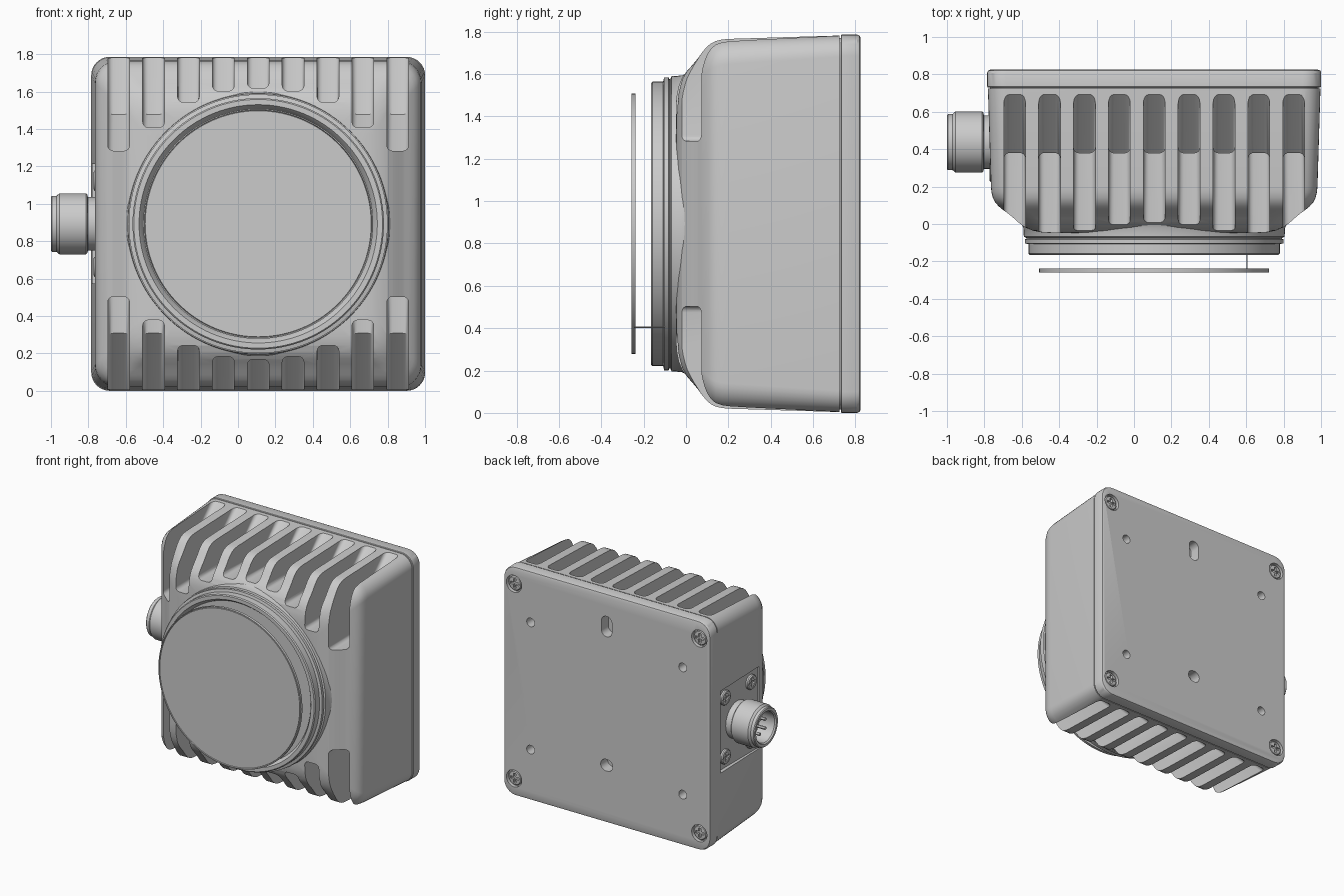
import bpy, bmesh
from math import sin, cos, pi, radians

if "Cube" in bpy.data.objects:
    bpy.data.objects.remove(bpy.data.objects["Cube"])

CX, CZ = 0.108, 0.893      # centre of housing and lens
CONN_Y = 0.438             # connector axis


def make(name, bm):
    bmesh.ops.remove_doubles(bm, verts=bm.verts, dist=1e-5)
    bmesh.ops.recalc_face_normals(bm, faces=bm.faces)
    me = bpy.data.meshes.new(name)
    bm.to_mesh(me)
    bm.free()
    ob = bpy.data.objects.new(name, me)
    bpy.context.collection.objects.link(ob)
    return ob


def skin(bm, rings, caps=True):
    rows = [[bm.verts.new(p) for p in r] for r in rings]
    n = len(rows[0])
    for a, b in zip(rows, rows[1:]):
        for i in range(n):
            bm.faces.new((a[i], a[(i + 1) % n], b[(i + 1) % n], b[i]))
    if caps:
        bm.faces.new(rows[0])
        bm.faces.new(rows[-1])


def lathe(name, prof, c=(CX, CZ), axis='y', n=96):
    """Profile of (radius, position along axis)."""
    bm = bmesh.new()
    rings = []
    for r, t in prof:
        uv = [(c[0] + r * cos(2 * pi * i / n), c[1] + r * sin(2 * pi * i / n)) for i in range(n)]
        rings.append([(u, t, v) if axis == 'y' else (t, u, v) for u, v in uv])
    skin(bm, rings, caps=False)
    return make(name, bm)


def cyl(name, r, a, b, c, axis='y', n=32):
    return lathe(name, [(0, a), (r, a), (r, b), (0, b)], c, axis, n)


def loft(name, rings, c=(CX, CZ), seg=8):
    """Rounded rectangles (y, half x, half z, corner radius) joined along y."""
    bm = bmesh.new()
    out = []
    for y, hx, hz, r in rings:
        pts = []
        for q, (sx, sz) in enumerate(((1, 1), (-1, 1), (-1, -1), (1, -1))):
            for i in range(seg + 1):
                a = pi / 2 * (q + i / seg)
                pts.append((c[0] + sx * (hx - r) + r * cos(a), y, c[1] + sz * (hz - r) + r * sin(a)))
        out.append(pts)
    skin(bm, out)
    return make(name, bm)


def boolean(ob, cutter, op='DIFFERENCE'):
    m = ob.modifiers.new("cut", 'BOOLEAN')
    m.object, m.operation, m.solver = cutter, op, 'EXACT'
    cutter.hide_render = True
    bpy.context.view_layer.objects.active = ob
    bpy.ops.object.modifier_apply(modifier=m.name)
    bpy.data.objects.remove(cutter)


# housing: drafted box whose front rounds softly in towards the lens neck
front = [(0.724, 0.889), (0.2, 0.873), (0.17, 0.87), (0.14, 0.863), (0.115, 0.85), (0.095, 0.832),
         (0.075, 0.808), (0.055, 0.78), (0.03, 0.75), (0.005, 0.722), (-0.018, 0.69),
         (-0.035, 0.65), (-0.045, 0.60), (-0.048, 0.55)]
housing = loft("housing", [(y, h, h, 0.1 if y > 0.5 else 0.12) for y, h in front])

# cooling grooves across top and bottom
bm = bmesh.new()
floor = [0.725, 0.71, 0.65, 0.515, 0.39]
for k in range(-4, 5):
    e = floor[abs(k)]
    prof = [(-0.3, e), (0.38, e), (0.38, 0.585), (0.892, 1.081), (0.89, 1.25), (-0.3, 1.25)]
    for side in (1, -1):
        x = CX + k * 0.1865
        sub = bmesh.new()
        skin(sub, [[(x + w, y, CZ + side * d) for y, d in prof] for w in (-0.058, 0.058)])
        bmesh.ops.recalc_face_normals(sub, faces=sub.faces)
        rim = [ed for ed in sub.edges if abs(ed.verts[0].co.x - ed.verts[1].co.x) < 1e-4]
        bmesh.ops.bevel(sub, geom=rim, offset=0.03, segments=4, profile=0.5, affect='EDGES')
        tmp = bpy.data.meshes.new("tmp")
        sub.to_mesh(tmp)
        sub.free()
        bm.from_mesh(tmp)
        bpy.data.meshes.remove(tmp)
boolean(housing, make("groove_cutter", bm))

# shallow pocket for the connector flange
bm = bmesh.new()
bmesh.ops.create_cube(bm, size=1)
for v in bm.verts:
    v.co = (-0.83 + v.co.x * 0.16, CONN_Y + v.co.y * 0.5, CZ + v.co.z * 0.64)
boolean(housing, make("pocket_cutter", bm))

# back cover with screw seats, mounting holes and slots
cover = loft("back_cover", [(y, h, h, 0.1) for y, h in
             ((0.70, 0.878), (0.731, 0.878), (0.731, 0.89), (0.735, 0.893), (0.808, 0.893),
              (0.82, 0.888), (0.825, 0.876))])
for sx in (-1, 1):
    for sz in (-1, 1):
        boolean(cover, cyl("seat", 0.066, 0.798, 0.9, (CX + sx * 0.80, CZ + sz * 0.76)))
        boolean(cover, cyl("hole", 0.034, 0.74, 0.9, (CX + sx * 0.657, CZ + sz * 0.497)))
for hx, hz, z in ((0.045, 0.08, 0.64), (0.052, 0.045, -0.443)):
    boolean(cover, loft("slot", [(0.74, hx, hz, 0.0449), (0.9, hx, hz, 0.0449)], (CX, CZ + z)))

# lens barrel seen inside the grooves, with neck and front ring
barrel = lathe("lens_barrel", [
    (0, -0.13), (0.615, -0.13), (0.625, -0.15), (0.637, -0.165), (0.665, -0.165), (0.672, -0.158),
    (0.672, -0.108), (0.692, -0.103), (0.692, -0.082), (0.684, -0.079), (0.684, -0.074),
    (0.697, -0.068), (0.70, -0.02), (0.71, 0.0), (0.722, 0.025), (0.725, 0.38), (0, 0.38)], n=128)
glass = lathe("front_glass", [(0, -0.256), (0.604, -0.256), (0.606, -0.25), (0.609, -0.258),
                              (0.615, -0.258), (0.615, -0.238), (0, -0.238)], n=128)
pin = cyl("glass_pin", 0.003, -0.245, -0.1, (0.605, 0.405), n=8)

# round connector with contacts
connector = lathe("connector", [
    (0, -0.74), (0.143, -0.74), (0.143, -0.803), (0.155, -0.804), (0.163, -0.812),
    (0.163, -0.955), (0.15, -0.97), (0.15, -0.994), (0.144, -1.0), (0.125, -1.0),
    (0.117, -0.99), (0.117, -0.86), (0, -0.86)], (CONN_Y, CZ), 'x', 64)
parts = [housing, cover, barrel, glass, pin, connector]
for i in range(5):
    a = 2 * pi * i / 5
    r = 0.06
    parts.append(cyl("contact", 0.012, -0.85, -0.96, (CONN_Y + r * cos(a), CZ + r * sin(a)), 'x', 12))

# cross-head screw, facing +y at the origin
screw = lathe("screw", [(0, -0.02), (0.056, -0.02), (0.056, 0.008), (0.05, 0.016), (0, 0.02)], (0, 0), n=32)
a, b = 0.01, 0.036
cross = [(a, a), (a, b), (-a, b), (-a, a), (-b, a), (-b, -a), (-a, -a), (-a, -b),
         (a, -b), (a, -a), (b, -a), (b, a)]
bm = bmesh.new()
skin(bm, [[(x, y, z) for x, z in cross] for y in (0.0, 0.05)])
boolean(screw, make("cross_cutter", bm))
spots = [((CX + sx * 0.80, 0.80, CZ + sz * 0.76), 0) for sx in (-1, 1) for sz in (-1, 1)]
spots += [((-0.755, CONN_Y + sy * 0.16, CZ + sz * 0.23), pi / 2) for sy in (-1, 1) for sz in (-1, 1)]
for i, (loc, rot) in enumerate(spots):
    ob = screw if i == 0 else bpy.data.objects.new("screw", screw.data)
    if i:
        bpy.context.collection.objects.link(ob)
    ob.location = loc
    ob.rotation_euler.z = rot
parts.append(screw)

# smooth shading with crisp edges
bpy.ops.object.select_all(action='DESELECT')
for ob in parts:
    ob.select_set(True)
bpy.context.view_layer.objects.active = housing
bpy.ops.object.shade_smooth_by_angle(angle=radians(30))
